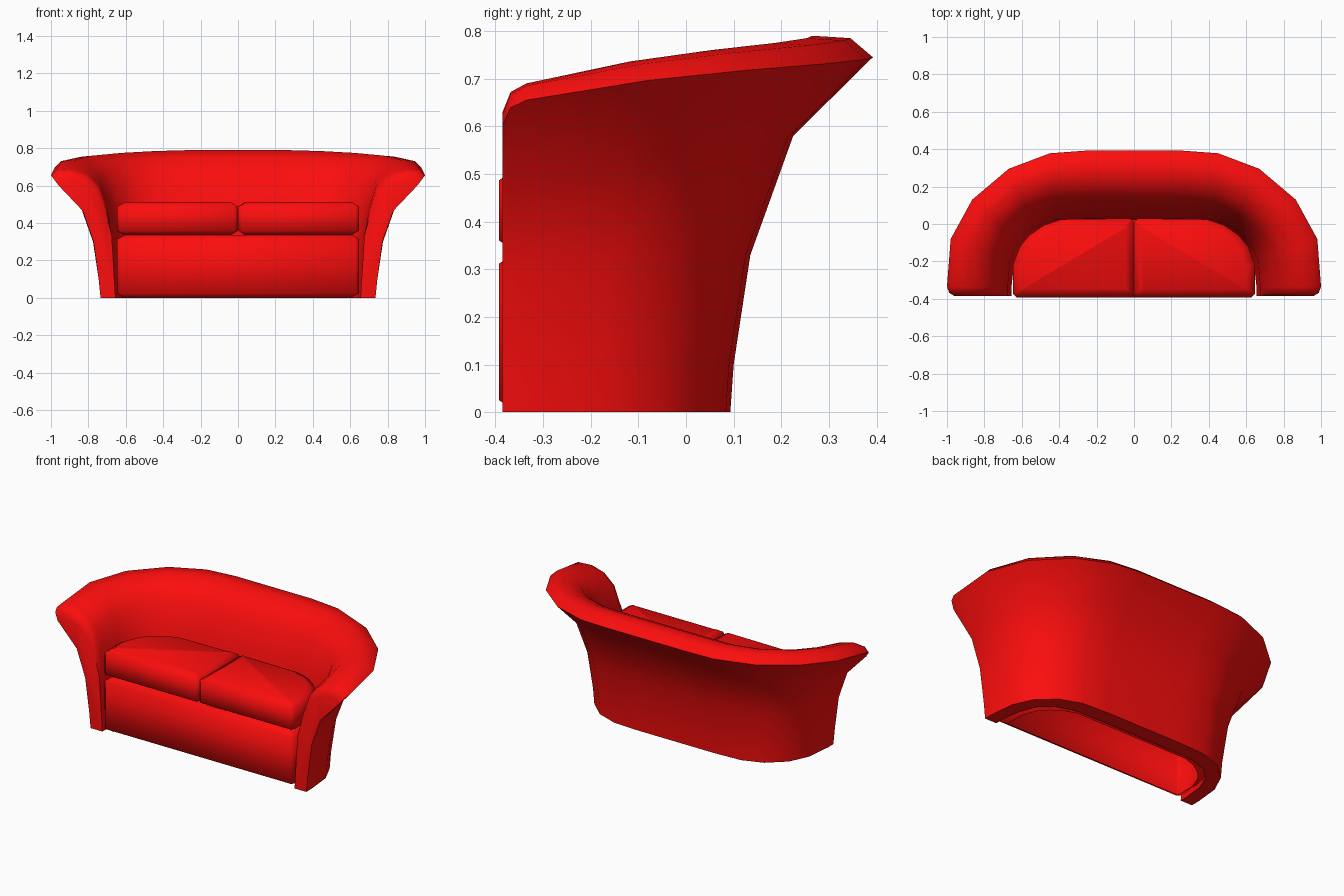
import bpy, bmesh, math

if "Cube" in bpy.data.objects:
    bpy.data.objects.remove(bpy.data.objects["Cube"])

red = bpy.data.materials.new("red_upholstery")
red.diffuse_color = (0.97, 0.004, 0.004, 1)
red.use_nodes = True
red.node_tree.nodes["Principled BSDF"].inputs["Base Color"].default_value = red.diffuse_color


def finish(bm, name, angle):
    bmesh.ops.recalc_face_normals(bm, faces=bm.faces)
    mesh = bpy.data.meshes.new(name)
    bm.to_mesh(mesh)
    bm.free()
    mesh.materials.append(red)
    ob = bpy.data.objects.new(name, mesh)
    bpy.context.collection.objects.link(ob)
    bpy.ops.object.select_all(action='DESELECT')
    ob.select_set(True)
    bpy.context.view_layer.objects.active = ob
    bpy.ops.object.shade_smooth_by_angle(angle=math.radians(angle))
    return ob


def lerp(a, b, t):
    return a + (b - a) * t


# Wrap-around shell: cross-sections running outer foot -> rim -> inner foot
arm = [(.735, 0), (.745, .1), (.775, .30), (.835, .47), (1.0, .655), (.97, .685),
       (.90, .69), (.81, .665), (.74, .60), (.70, .48), (.675, .33), (.655, 0)]
cap = [(.735, 0), (.745, .1), (.772, .30), (.83, .465), (.96, .602), (.94, .625),
       (.89, .63), (.825, .61), (.76, .56), (.71, .46), (.675, .33), (.655, 0)]
back = [(.093, 0), (.10, .1), (.135, .33), (.225, .58), (.392, .745), (.345, .785),
        (.265, .79), (.18, .75), (.115, .66), (.06, .5), (.03, .33), (0, 0)]

# Stations round the U: rim position, inner foot position, arm-to-back blend
stations = [((1.0, -.335), (.65, -.335), 0), ((.98, -.08), (.65, -.20), .46),
            ((.865, .13), (.615, -.10), .7), ((.67, .295), (.535, -.02), .85),
            ((.45, .378), (.43, .02), .95), ((.26, .392), (.26, .03), 1)]

half = [[(x, -.385, z) for x, z in cap],
        [(lerp(c[0], a[0], .7), -.368, lerp(c[1], a[1], .7)) for c, a in zip(cap, arm)]]
for rim, foot, w in stations:
    ring = []
    for a, b in zip(arm, back):
        t = lerp((a[0] - .65) / .35, (b[0] - .03) / .362, w)
        ring.append((lerp(foot[0], rim[0], t), lerp(foot[1], rim[1], t), lerp(a[1], b[1], w)))
    half.append(ring)
rings = half + [[(-x, y, z) for x, y, z in r] for r in reversed(half)]

bm = bmesh.new()
loops = [[bm.verts.new(p) for p in r] for r in rings]
n = len(arm)
for p, q in zip(loops, loops[1:]):
    for i in range(n):
        j = (i + 1) % n
        bm.faces.new((p[i], p[j], q[j], q[i]))
bm.faces.new(loops[0])
bm.faces.new(loops[-1])
finish(bm, "wraparound_back_and_arms", 55)

# Rounded rear-right edge shared by the seat base and the cushions
curve = [(.648, -.392), (.648, -.22), (.61, -.12), (.56, -.06), (.48, -.005), (.39, .025)]


def padded_block(name, outline, z0, z1, hollow=False):
    """Upright block with chamfered corners and sloping pillow edges top and bottom."""
    rise, inset = .025, .045
    bm = bmesh.new()
    base = bm.faces.new([bm.verts.new((x, y, z0 + rise)) for x, y in outline])
    top = bmesh.ops.extrude_face_region(bm, geom=[base], use_keep_orig=True)
    for v in top["geom"]:
        if isinstance(v, bmesh.types.BMVert):
            v.co.z = z1 - rise
    bmesh.ops.recalc_face_normals(bm, faces=bm.faces)
    corners = [e for e in bm.edges if abs(e.verts[0].co.z - e.verts[1].co.z) > .01
               and e.calc_face_angle(0) > math.radians(60)]
    bmesh.ops.bevel(bm, geom=corners, offset=.02, segments=1, affect='EDGES')
    bmesh.ops.recalc_face_normals(bm, faces=bm.faces)
    ends = [f for f in bm.faces if abs(f.normal.z) > .9]
    bmesh.ops.inset_region(bm, faces=ends, thickness=inset, depth=rise,
                           use_boundary=True, use_even_offset=True)
    if hollow:
        under = [f for f in bm.faces if f.calc_center_median().z < z0 + .002]
        bmesh.ops.delete(bm, geom=under, context='FACES')
    return finish(bm, name, 85)


# Seat base, hollow underneath
padded_block("seat_base", curve + [(-x, y) for x, y in reversed(curve)], 0, .337, True)

# Pair of seat cushions
right = [(0, -.392)] + curve + [(0, .03)]
padded_block("seat_cushion_right", right, .335, .512)
padded_block("seat_cushion_left", [(-x, y) for x, y in reversed(right)], .335, .512)
